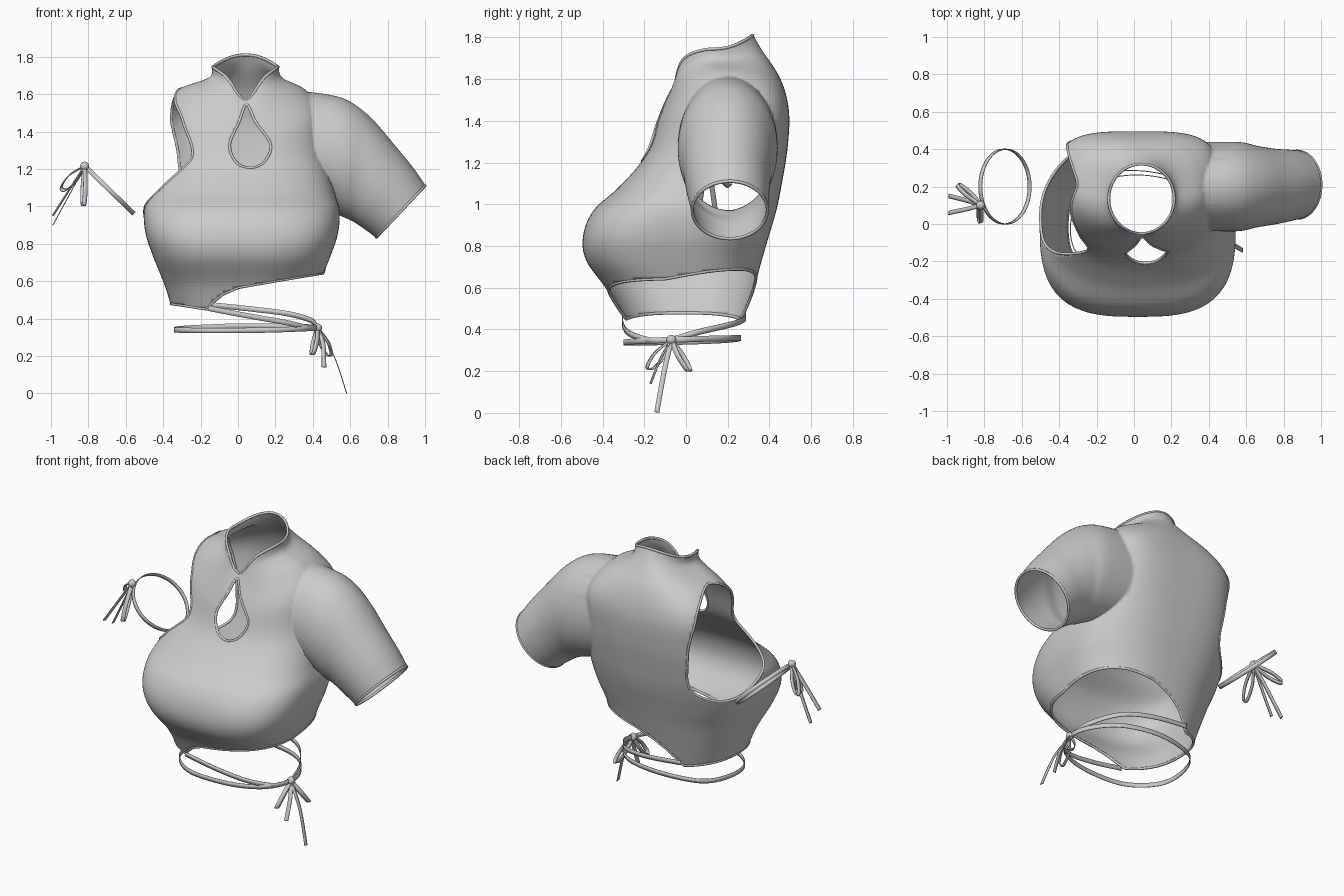
import bpy, bmesh, math
from mathutils import Vector as V

if "Cube" in bpy.data.objects:
    bpy.data.objects.remove(bpy.data.objects["Cube"])


def spline(pts, sub, closed=False):
    """Catmull-Rom curve through tuples of any length."""
    n, out = len(pts), []
    for i in range(n if closed else n - 1):
        if closed:
            q = [pts[(i + k) % n] for k in (-1, 0, 1, 2)]
        else:
            q = [pts[min(max(i + k, 0), n - 1)] for k in (-1, 0, 1, 2)]
        for s in range(sub):
            t = s / sub
            out.append(tuple(.5 * (2 * b + (c - a) * t + (2 * a - 5 * b + 4 * c - d) * t * t
                                   + (3 * b - a - 3 * c + d) * t ** 3) for a, b, c, d in zip(*q)))
    return out if closed else out + [tuple(pts[-1])]


def signed_distance(poly, u, v):
    """Negative inside the polygon."""
    best, inside = 9.0, False
    for (ax, ay), (bx, by) in zip(poly, poly[1:] + poly[:1]):
        dx, dy = bx - ax, by - ay
        t = max(0, min(1, ((u - ax) * dx + (v - ay) * dy) / (dx * dx + dy * dy + 1e-12)))
        best = min(best, math.hypot(u - ax - t * dx, v - ay - t * dy))
        if (ay > v) != (by > v) and u < ax + (v - ay) * dx / dy:
            inside = not inside
    return -best if inside else best


def cut(bm, f):
    """Trim away the part of the cloth where f < 0, along a clean line."""
    val = {v: f(v.co) for v in bm.verts}
    val = {v: (x if abs(x) > 1e-4 else 1e-4) for v, x in val.items()}
    new = []
    for e in list(bm.edges):
        a, b = e.verts
        if val[a] * val[b] < 0:
            new.append(bmesh.utils.edge_split(e, a, val[a] / (val[a] - val[b]))[1])
    bmesh.ops.connect_verts(bm, verts=new)
    bmesh.ops.delete(bm, geom=[v for v, x in val.items() if x < 0], context='VERTS')


def boundary_loops(bm):
    left = {e for e in bm.edges if e.is_boundary}
    loops = []
    while left:
        e = left.pop()
        loop = [e.verts[0], e.verts[1]]
        while True:
            nxt = next((k for k in loop[-1].link_edges if k in left), None)
            if nxt is None:
                break
            left.discard(nxt)
            loop.append(nxt.other_vert(loop[-1]))
        loops.append(loop[:-1] if loop[0] == loop[-1] else loop)
    return loops


def finish(name, bm, thickness):
    bmesh.ops.recalc_face_normals(bm, faces=bm.faces)
    me = bpy.data.meshes.new(name)
    bm.to_mesh(me)
    bm.free()
    me.shade_smooth()
    ob = bpy.data.objects.new(name, me)
    bpy.context.collection.objects.link(ob)
    if thickness:
        m = ob.modifiers.new("thickness", 'SOLIDIFY')
        m.thickness, m.offset = thickness, 0
    return ob


def ribbon(name, pts, across, width=.028, closed=False, sub=10):
    """Flat strip along a smooth path, its width lying along 'across'."""
    path = [V(p) for p in spline(pts, sub, closed)]
    n, bm, rows = len(path), bmesh.new(), []
    for i, p in enumerate(path):
        a = path[(i - 1) % n] if closed else path[max(i - 1, 0)]
        b = path[(i + 1) % n] if closed else path[min(i + 1, n - 1)]
        t = (b - a).normalized()
        w = V(across) - t * t.dot(V(across))
        w = w.normalized() * width / 2
        rows.append((bm.verts.new(p - w), bm.verts.new(p + w)))
    for i in range(n if closed else n - 1):
        (a, b), (c, d) = rows[i], rows[(i + 1) % n]
        bm.faces.new((a, b, d, c))
    finish(name, bm, .005)


def bow(name, knot, loops, tails):
    """Knot with two hanging loops and two tails."""
    k = V(knot)
    for i, (tip, across) in enumerate(loops):
        d = V(tip) - k
        side = d.cross(V(across)).normalized() * .025
        ribbon(f"{name}_loop_{i}", [k, k + d * .5 + side, k + d * .9 + side * .7, V(tip),
                                    k + d * .9 - side * .7, k + d * .5 - side, k], across, .024)
    for i, (tip, across) in enumerate(tails):
        d = V(tip) - k
        ribbon(f"{name}_tail_{i}", [k, k + d * .5 + V((.012, 0, .02)), V(tip)], across, .024)
    bm = bmesh.new()
    bmesh.ops.create_uvsphere(bm, u_segments=16, v_segments=10, radius=.024)
    bmesh.ops.translate(bm, verts=bm.verts, vec=k)
    finish(name + "_knot", bm, 0)


# Bodice rings: centre x, half width, front y, back y, side/front/back z, front/back squareness, dip
RINGS = [(.04, .175, -.05, .32, 1.745, 1.68, 1.81, 2, 2, .11),
         (.04, .195, -.065, .36, 1.685, 1.62, 1.74, 2, 2, .07),
         (.02, .34, -.10, .45, 1.62, 1.48, 1.60, 2.1, 2.7, 0),
         (.02, .43, -.14, .49, 1.50, 1.38, 1.45, 2.2, 3.6, 0),
         (.02, .45, -.20, .485, 1.28, 1.22, 1.28, 2.3, 3.4, 0),
         (.02, .49, -.32, .455, 1.09, 1.08, 1.09, 2.5, 3, 0),
         (.02, .52, -.44, .43, .97, .97, .97, 2.8, 2.7, 0),
         (.02, .51, -.49, .395, .85, .85, .85, 3, 2.6, 0),
         (.02, .47, -.475, .36, .73, .73, .73, 2.9, 2.5, 0),
         (.02, .41, -.37, .32, .58, .58, .58, 2.6, 2.5, 0),
         (.02, .36, -.30, .28, .42, .42, .42, 2.4, 2.4, 0)]
SEG = 144
bm = bmesh.new()
rows = []
for cx, hw, yf, yb, zs, zf, zb, nf, nb, dip in spline(RINGS, 8):
    row = []
    for k in range(SEG):
        a = math.tau * k / SEG
        c, s = math.cos(a), math.sin(a)
        n = nf if s < 0 else nb
        r = (abs(c) ** n + abs(s) ** n) ** (-1 / n)
        z = zs * c * c + (zf if s < 0 else zb) * s * s
        z -= dip * math.exp(-((a - 1.5 * math.pi) / .42) ** 2)
        row.append(bm.verts.new((cx + hw * r * c, (yf + yb) / 2 + (yb - yf) / 2 * r * s, z)))
    rows.append(row)
for r0, r1 in zip(rows, rows[1:]):
    for k in range(SEG):
        j = (k + 1) % SEG
        bm.faces.new((r0[k], r0[j], r1[j], r1[k]))

# Keyhole opening below the collar
KEYHOLE = spline([(.045, 1.545), (.005, 1.45), (-.045, 1.33), (-.01, 1.235), (.065, 1.205),
                  (.14, 1.235), (.175, 1.33), (.095, 1.45)], 6, True)
cut(bm, lambda p: signed_distance(KEYHOLE, p.x, p.z) if p.y < .1 else 1)

# Open armhole on the bare side
ARMHOLE = spline([(.2, 1.63), (.02, 1.53), (-.08, 1.4), (-.155, 1.2), (-.13, 1.05), (.05, .965),
                  (.24, .93), (.38, 1.0), (.43, 1.18), (.435, 1.4), (.37, 1.55)], 6, True)
cut(bm, lambda p: signed_distance(ARMHOLE, p.y, p.z) if p.x < -.1 else 1)

# Armhole that carries the sleeve
SC, SY, SZ = (.2, 1.29), .235, .32
SOCKET = [(SC[0] + SY * math.cos(math.tau * i / 60), SC[1] + SZ * math.sin(math.tau * i / 60))
          for i in range(60)]
cut(bm, lambda p: signed_distance(SOCKET, p.y, p.z) if p.x > .2 else 1)
bmesh.ops.remove_doubles(bm, verts=bm.verts, dist=.003)

# Sleeve grown from the socket edge: top xz, bottom xz, centre y, half depth
SLEEVE = [((.56, 1.575), (.565, .945), .2, .235), ((.70, 1.48), (.61, .925), .2, .215),
          ((.84, 1.32), (.65, .90), .2, .2), ((.93, 1.21), (.695, .868), .205, .19),
          ((1.0, 1.11), (.74, .835), .21, .18)]
socket = next(l for l in boundary_loops(bm) if min(v.co.x for v in l) > .3)
columns = []
for v in socket:
    a = math.atan2((v.co.z - SC[1]) / SZ, (v.co.y - SC[0]) / SY)
    pts = [tuple(v.co)]
    for (tx, tz), (bx, bz), cy, ry in SLEEVE:
        h = math.sin(a) / 2
        pts.append(((tx + bx) / 2 + (tx - bx) * h, cy + ry * math.cos(a), (tz + bz) / 2 + (tz - bz) * h))
    columns.append([v] + [bm.verts.new(p) for p in spline(pts, 6)[1:]])
for c0, c1 in zip(columns, columns[1:] + columns[:1]):
    for i in range(len(c0) - 1):
        bm.faces.new((c0[i], c0[i + 1], c1[i + 1], c1[i]))

# Slanted hem: low on the bare side, high under the sleeve and at the back
HEM = [(-.6, .485), (-.35, .478), (-.17, .45), (-.13, .49), (-.08, .53), (0, .565), (.2, .6), (.47, .645), (1.2, .66)]


def hem(p):
    for (x0, z0), (x1, z1) in zip(HEM, HEM[1:]):
        if x0 <= p.x <= x1:
            z = z0 + (z1 - z0) * (p.x - x0) / (x1 - x0)
    lift = max(0, min(1, (p.x + .17) / .3)) * max(0, min(1, (p.y + .1) / .4))
    return p.z - z - .07 * lift


cut(bm, hem)
bmesh.ops.remove_doubles(bm, verts=bm.verts, dist=.002)

# Binding along every open edge
for i, loop in enumerate(boundary_loops(bm)):
    if len(loop) < 12:
        continue
    cu = bpy.data.curves.new(f"edge_binding_{i}", 'CURVE')
    cu.dimensions, cu.bevel_depth, cu.bevel_resolution = '3D', .008, 1
    sp = cu.splines.new('POLY')
    sp.points.add(len(loop) - 1)
    for pt, v in zip(sp.points, loop):
        pt.co = (*v.co, 1)
    sp.use_cyclic_u = True
    bpy.context.collection.objects.link(bpy.data.objects.new(cu.name, cu))
finish("bodice_with_sleeve", bm, .006)

# Waist ties wrapping round to a bow under the sleeve
UP = (0, 0, 1)
KNOT = (.425, -.07, .35)
ribbon("waist_tie_back", [(-.16, .285, .475), (.08, .28, .45), (.27, .22, .425), (.39, .07, .39), KNOT], UP)
ribbon("waist_tie_front", [(-.16, -.305, .455), (.05, -.3, .415), (.25, -.27, .38), (.38, -.18, .35), KNOT], UP)
ribbon("waist_tie_wrap", [KNOT, (.34, -.22, .345), (.14, -.29, .338), (-.14, -.28, .336), (-.31, -.15, .338),
                          (-.335, .03, .342), (-.25, .2, .35), (0, .262, .36), (.25, .215, .358),
                          (.39, .08, .355)], UP, closed=True)
bow("waist_bow", KNOT, [((.40, -.18, .21), (1, .6, 0)), ((.49, .015, .2), (.6, 1, 0))],
    [((.58, -.14, .003), (0, 1, 0)), ((.46, -.17, .14), (1, .3, 0))])

# Upper arm tie with its own bow
ring = []
for i in range(16):
    a = math.tau * i / 16
    ring.append((-.69 + .132 * math.cos(a), .2 + .2 * math.sin(a), 1.09 - .128 * math.cos(a)))
ribbon("arm_tie", ring, (.7, 0, .72), .025, True, 5)
bow("arm_bow", (-.82, .1, 1.215), [((-.94, .21, 1.09), (.5, .6, .5)), ((-.825, .015, 1.005), (1, .3, 0))],
    [((-.99, .15, .9), (0, 1, 0)), ((-.99, .06, .95), (.3, 1, 0))])
